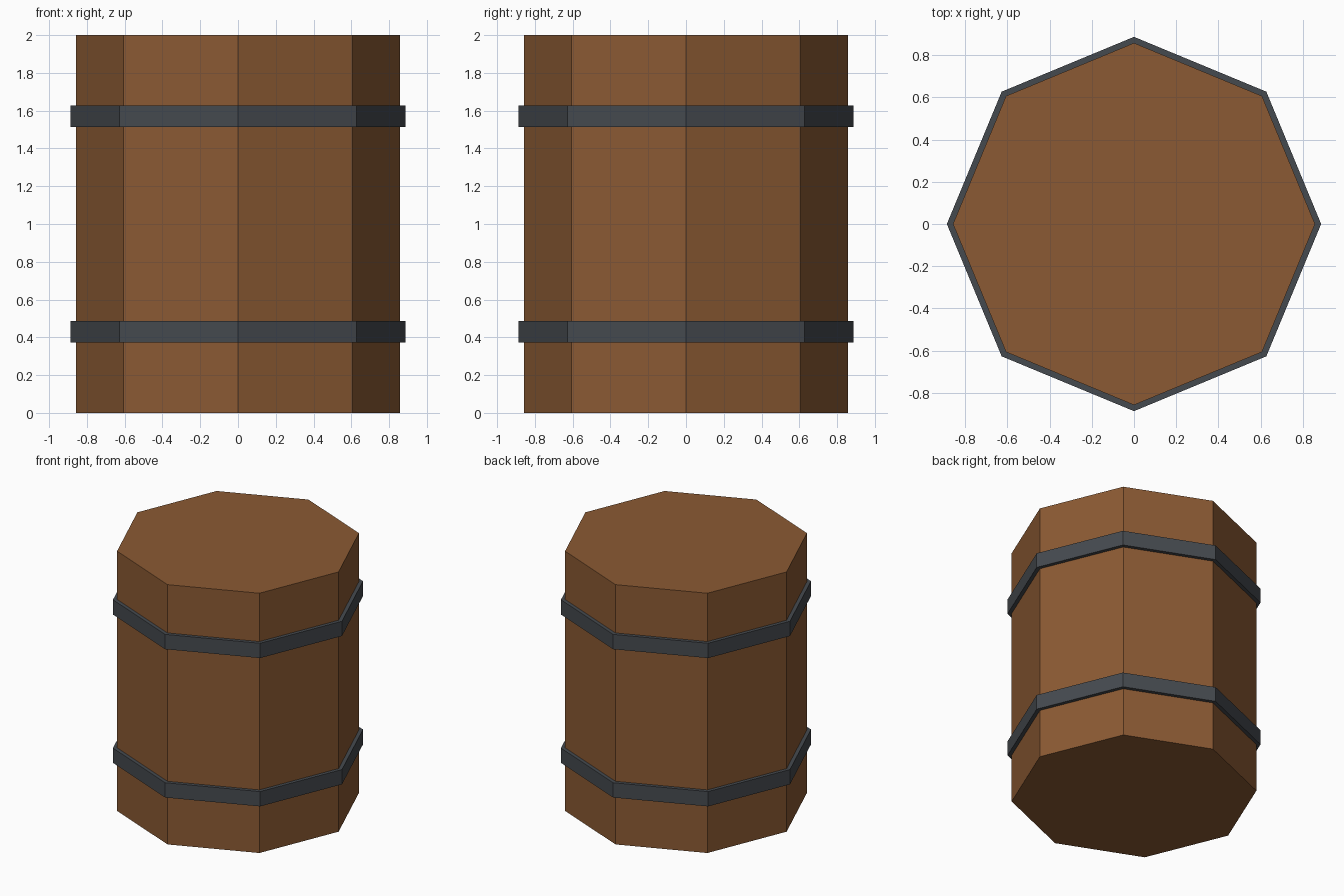
import bpy

cube = bpy.data.objects.get("Cube")
if cube:
    bpy.data.objects.remove(cube, do_unlink=True)

SIDES = 8


def make_material(name, rgb, roughness):
    mat = bpy.data.materials.new(name)
    mat.use_nodes = True
    color = (*rgb, 1.0)
    mat.diffuse_color = color
    shader = mat.node_tree.nodes["Principled BSDF"]
    shader.inputs["Base Color"].default_value = color
    shader.inputs["Roughness"].default_value = roughness
    return mat


def add_prism(name, radius, height, center_z, mat):
    """Upright flat-sided prism with a corner on each axis."""
    bpy.ops.mesh.primitive_cylinder_add(
        vertices=SIDES, radius=radius, depth=height, location=(0, 0, center_z))
    obj = bpy.context.object
    obj.name = name
    obj.data.materials.append(mat)
    return obj


wood = make_material("brown wood", (0.258, 0.102, 0.033), 0.8)
iron = make_material("dark iron", (0.06, 0.068, 0.078), 0.6)

# Wooden body
add_prism("barrel_body", 0.857, 2.0, 1.0, wood)

# Iron hoops, evenly placed about the middle
for name, z in (("lower_hoop", 0.429), ("upper_hoop", 1.571)):
    add_prism(name, 0.886, 0.114, z, iron)
